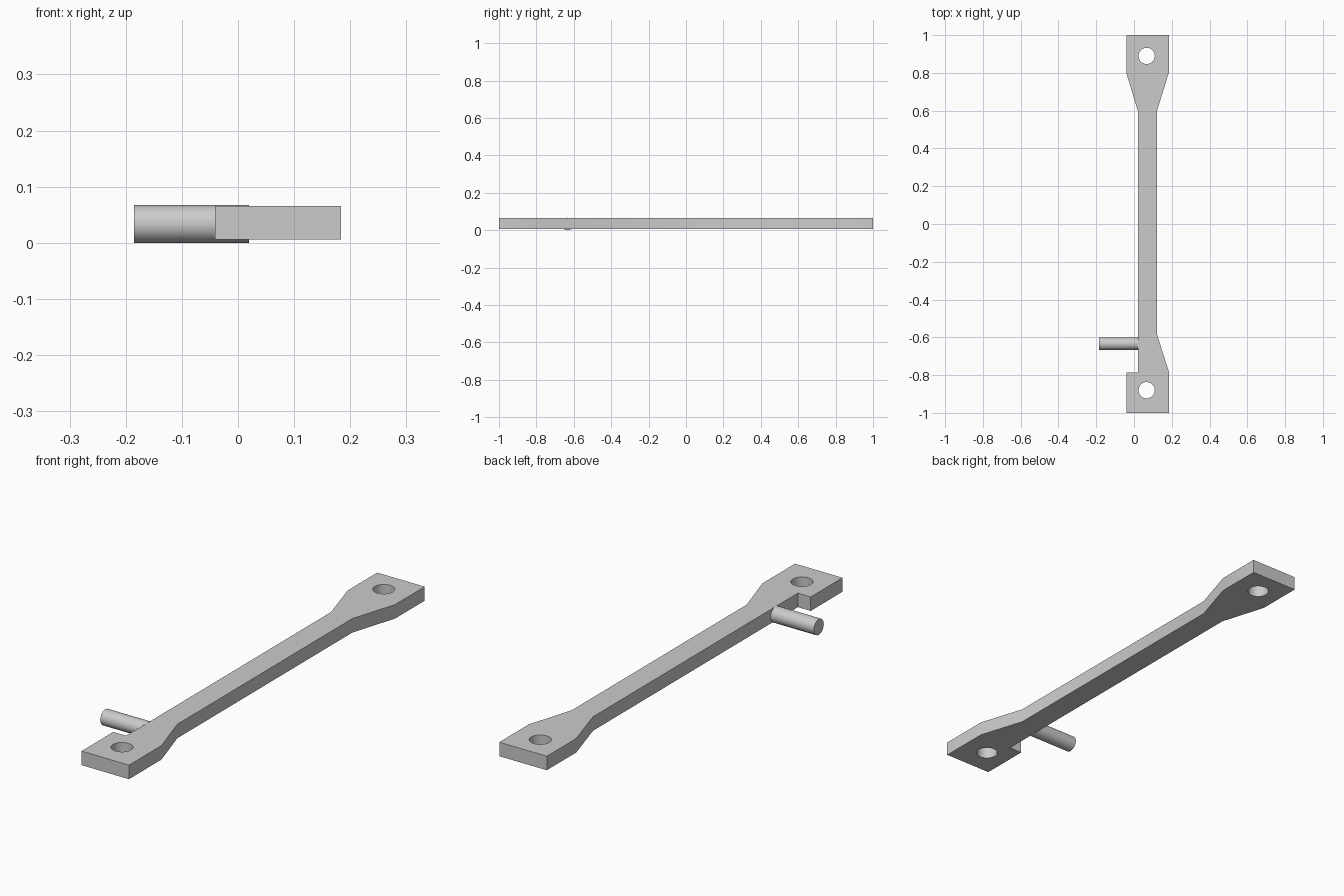
import bpy, bmesh, math
from mathutils import Matrix

cube = bpy.data.objects.get("Cube")
if cube:
    bpy.data.objects.remove(cube)

grey = bpy.data.materials.new("plain grey")
grey.use_nodes = True
colour = (0.6, 0.6, 0.6, 1)
grey.diffuse_color = colour
grey.node_tree.nodes["Principled BSDF"].inputs["Base Color"].default_value = colour


def add_object(name, bm):
    mesh = bpy.data.meshes.new(name)
    bmesh.ops.recalc_face_normals(bm, faces=bm.faces)
    bm.to_mesh(mesh)
    bm.free()
    mesh.materials.append(grey)
    obj = bpy.data.objects.new(name, mesh)
    bpy.context.collection.objects.link(obj)
    return obj


def cylinder(name, radius, length, matrix):
    bm = bmesh.new()
    bmesh.ops.create_cone(bm, cap_ends=True, segments=48, radius1=radius,
                          radius2=radius, depth=length, matrix=matrix)
    return add_object(name, bm)


def smooth(obj):
    bpy.ops.object.select_all(action='DESELECT')
    obj.select_set(True)
    bpy.context.view_layer.objects.active = obj
    bpy.ops.object.shade_smooth_by_angle(angle=math.radians(30))


# Flat link bar: wide ends, narrow shank, square notch beside the pin
bottom, top = 0.006, 0.066
left, right, inner_left, inner_right = 0.184, -0.041, 0.122, 0.02
outline = [(right, -1), (left, -1), (left, -0.78), (inner_left, -0.585),
           (inner_left, 0.6), (left, 0.8), (left, 1), (right, 1),
           (right, 0.8), (inner_right, 0.6), (inner_right, -0.785),
           (right, -0.785)]
bm = bmesh.new()
face = bm.faces.new([bm.verts.new((x, y, bottom)) for x, y in outline])
extruded = bmesh.ops.extrude_face_region(bm, geom=[face])["geom"]
bmesh.ops.translate(bm, vec=(0, 0, top - bottom),
                    verts=[v for v in extruded if isinstance(v, bmesh.types.BMVert)])
bar = add_object("link_bar", bm)

# Round bolt hole through each end
for name, y in (("front_hole_cutter", -0.88), ("back_hole_cutter", 0.89)):
    cutter = cylinder(name, 0.043, 0.3, Matrix.Translation((0.067, y, 0.035)))
    cutter.hide_render = True
    cutter.hide_viewport = True
    cut = bar.modifiers.new(name, 'BOOLEAN')
    cut.operation = 'DIFFERENCE'
    cut.solver = 'EXACT'
    cut.object = cutter
bpy.context.view_layer.objects.active = bar
bar.select_set(True)
for cut in list(bar.modifiers):
    bpy.ops.object.modifier_apply(modifier=cut.name)
smooth(bar)

# Side pin standing out from the shank
start, end = -0.185, 0.02
pin = cylinder("side_pin", 0.0335, end - start,
               Matrix.Translation(((start + end) / 2, -0.634, 0.0335))
               @ Matrix.Rotation(math.pi / 2, 4, 'Y'))
smooth(pin)
